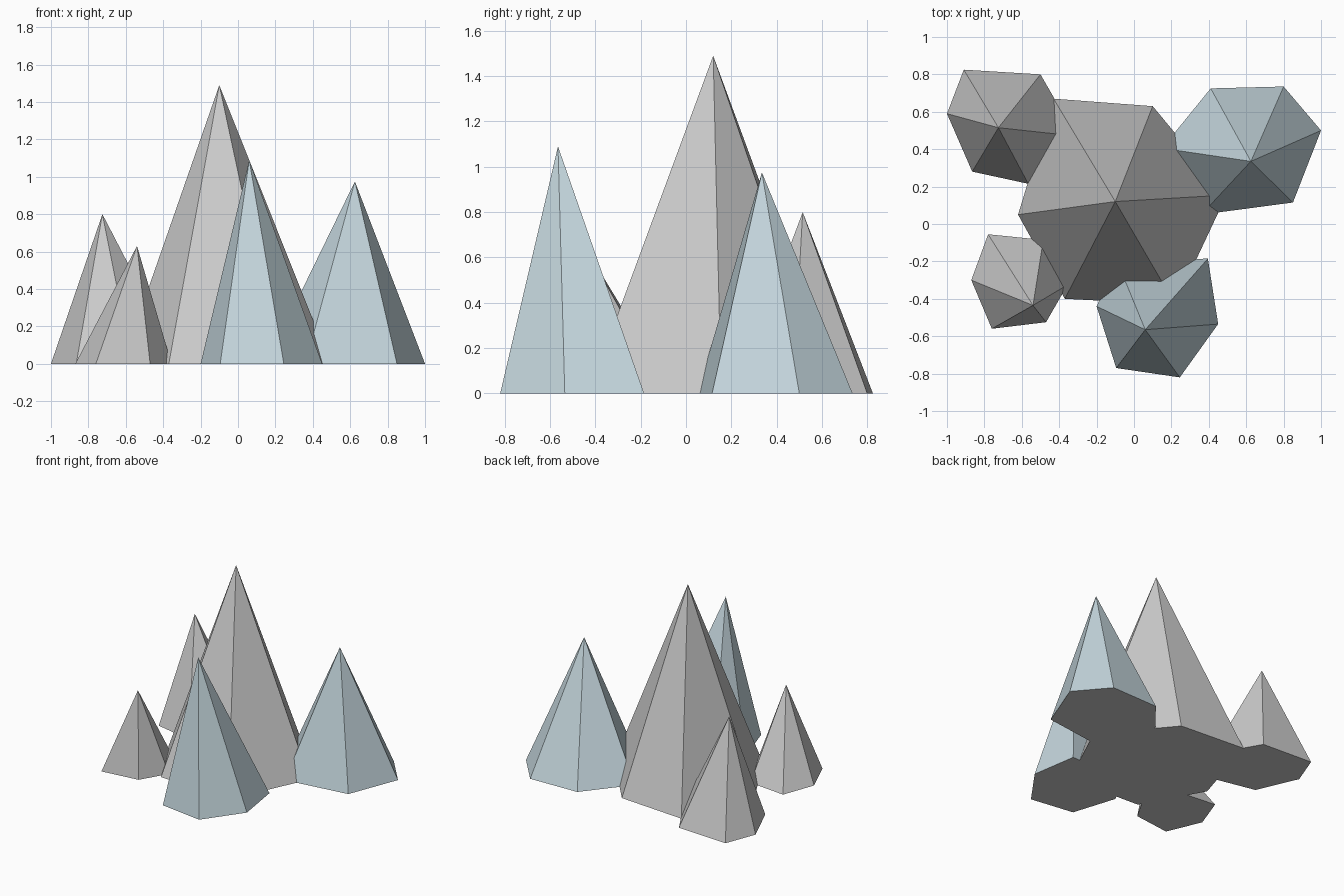
import bpy, bmesh

if "Cube" in bpy.data.objects:
    bpy.data.objects.remove(bpy.data.objects["Cube"])


def material(name, rgb):
    m = bpy.data.materials.new(name)
    m.diffuse_color = (*rgb, 1)
    m.use_nodes = True
    m.node_tree.nodes["Principled BSDF"].inputs["Base Color"].default_value = m.diffuse_color
    return m


grey = material("grey_rock", (0.8, 0.8, 0.8))
blue = material("blue_ice", (0.56, 0.68, 0.73))


def peak(name, mat, apex, ring):
    """Irregular six-sided pyramid; ring is the base outline on z = 0."""
    bm = bmesh.new()
    base = [bm.verts.new((x, y, 0)) for x, y in ring]
    tip = bm.verts.new(apex)
    bottom = bm.faces.new(base)
    bottom.material_index = 1
    for a, b in zip(base, base[1:] + base[:1]):
        bm.faces.new((a, b, tip))
    bmesh.ops.recalc_face_normals(bm, faces=bm.faces)
    mesh = bpy.data.meshes.new(name)
    bm.to_mesh(mesh)
    bm.free()
    mesh.materials.append(mat)
    mesh.materials.append(grey)  # grey underside
    obj = bpy.data.objects.new(name, mesh)
    bpy.context.collection.objects.link(obj)
    return obj


# Tall central peak
peak("main_peak", grey, (-0.10, 0.12, 1.49),
     [(-0.43, 0.67), (0.10, 0.63), (0.495, 0.155), (0.22, -0.43), (-0.37, -0.40), (-0.62, 0.05)])

# Grey side peaks on the left
peak("back_left_peak", grey, (-0.725, 0.515, 0.80),
     [(-0.91, 0.825), (-0.50, 0.80), (-0.31, 0.47), (-0.565, 0.215), (-0.865, 0.28), (-1.0, 0.59)])
peak("front_left_peak", grey, (-0.54, -0.435, 0.63),
     [(-0.78, -0.055), (-0.485, -0.085), (-0.355, -0.325), (-0.47, -0.525), (-0.76, -0.56), (-0.87, -0.30)])

# Blue side peaks on the right and front
peak("back_right_peak", blue, (0.625, 0.335, 0.975),
     [(0.41, 0.725), (0.80, 0.735), (1.0, 0.50), (0.85, 0.115), (0.36, 0.05), (0.15, 0.405)])
peak("front_peak", blue, (0.06, -0.565, 1.09),
     [(-0.09, -0.20), (0.395, -0.185), (0.45, -0.535), (0.245, -0.82), (-0.095, -0.77), (-0.20, -0.44)])
